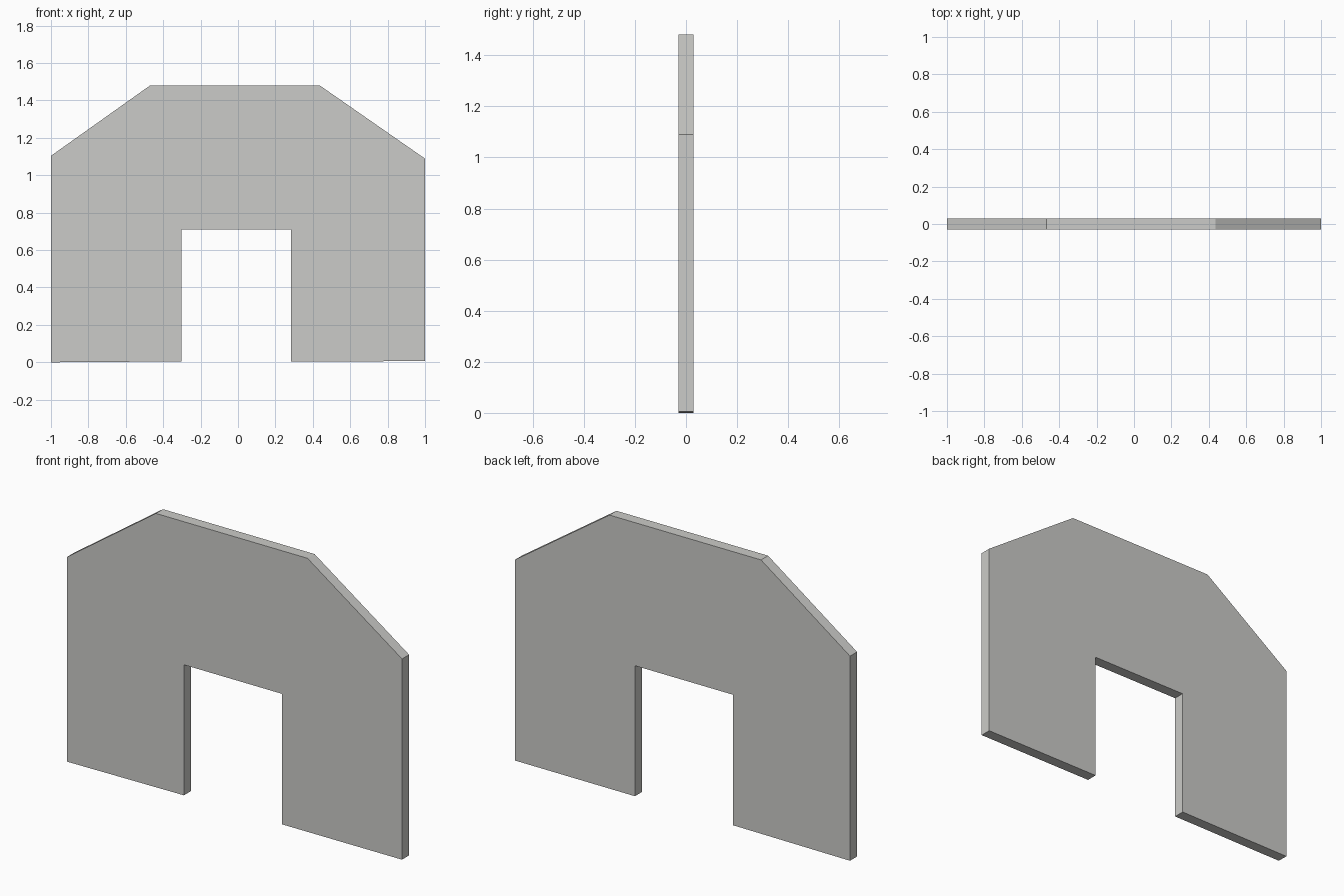
import bpy, bmesh

if "Cube" in bpy.data.objects:
    bpy.data.objects.remove(bpy.data.objects["Cube"])

THICKNESS = 0.06

# Plain grey
grey = bpy.data.materials.new("plain_grey")
grey.diffuse_color = (0.6, 0.6, 0.58, 1.0)
grey.use_nodes = True
grey.node_tree.nodes["Principled BSDF"].inputs["Base Color"].default_value = grey.diffuse_color

# Wall outline in x, z: sloped shoulders and a doorway notch
outline = [
    (-1.0, 0.0), (-0.302, 0.005), (-0.302, 0.709), (0.284, 0.709),
    (0.284, 0.005), (1.0, 0.006), (1.0, 1.089), (0.436, 1.481),
    (-0.469, 1.481), (-1.0, 1.104),
]


def extrude_profile(name, points, depth, material):
    """Extrude an x-z outline along y, centred on y = 0."""
    bm = bmesh.new()
    face = bm.faces.new([bm.verts.new((x, -depth / 2, z)) for x, z in points])
    result = bmesh.ops.extrude_face_region(bm, geom=[face])
    verts = [g for g in result["geom"] if isinstance(g, bmesh.types.BMVert)]
    bmesh.ops.translate(bm, verts=verts, vec=(0, depth, 0))
    bmesh.ops.recalc_face_normals(bm, faces=bm.faces[:])
    mesh = bpy.data.meshes.new(name)
    bm.to_mesh(mesh)
    bm.free()
    mesh.materials.append(material)
    obj = bpy.data.objects.new(name, mesh)
    bpy.context.collection.objects.link(obj)
    return obj


# Wall panel with doorway
extrude_profile("doorway_wall", outline, THICKNESS, grey)
